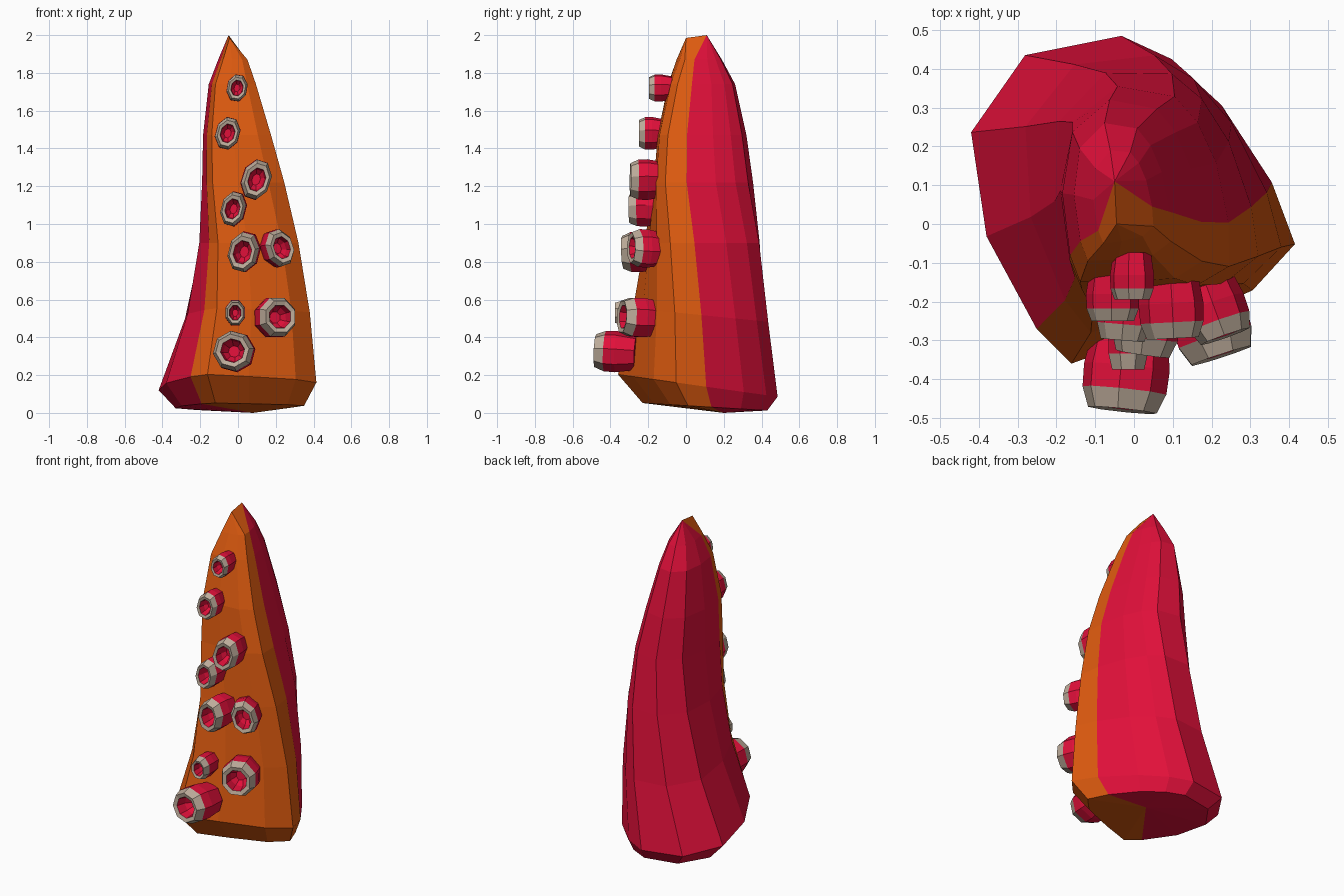
import bpy, bmesh, math
from mathutils import Vector, Matrix

if "Cube" in bpy.data.objects:
    bpy.data.objects.remove(bpy.data.objects["Cube"])


def material(name, rgb):
    m = bpy.data.materials.new(name)
    m.diffuse_color = (*rgb, 1)
    m.use_nodes = True
    m.node_tree.nodes["Principled BSDF"].inputs["Base Color"].default_value = m.diffuse_color
    return m


crimson = material("crimson", (0.75, 0.005, 0.042))
orange = material("orange", (0.74, 0.105, 0.005))
beige = material("beige", (0.52, 0.42, 0.33))


def finish(bm, name, mats):
    bmesh.ops.remove_doubles(bm, verts=bm.verts, dist=0.0005)
    bmesh.ops.recalc_face_normals(bm, faces=bm.faces)
    mesh = bpy.data.meshes.new(name)
    bm.to_mesh(mesh)
    bm.free()
    for m in mats:
        mesh.materials.append(m)
    ob = bpy.data.objects.new(name, mesh)
    bpy.context.collection.objects.link(ob)
    return ob


def loft(bm, rings, rule):
    """Bridge rings of points; rule(ring, column) gives the material."""
    vs = [[bm.verts.new(p) for p in r] for r in rings]
    n = len(vs[0])
    for i in range(len(vs) - 1):
        for j in range(n):
            k = (j + 1) % n
            f = bm.faces.new((vs[i][j], vs[i][k], vs[i + 1][k], vs[i + 1][j]))
            f.material_index = rule(i, j)
    return vs


# Tentacle body: one outline, twisted and fitted to a box at each height
outline = [(.36, .11), (.42, -.05), (.31, -.17), (.06, -.28), (-.16, -.36), (-.25, -.27),
           (-.38, -.03), (-.42, .24), (-.28, .44), (-.03, .49), (.1, .43), (.23, .31)]
# z, x min, x max, y min, y max, twist in degrees, tilt
levels = [(.035, -.33, .35, -.23, .43, 0, -.06),
          (.145, -.42, .415, -.36, .485, 0, -.14),
          (.52, -.28, .38, -.28, .435, -5, -.1),
          (.90, -.205, .32, -.22, .39, -12, 0),
          (1.22, -.19, .245, -.17, .355, -20, 0),
          (1.47, -.185, .175, -.15, .32, -20, 0),
          (1.74, -.155, .095, -.095, .26, -18, 0),
          (1.87, -.105, .05, -.05, .19, -15, 0)]


def section(z, x0, x1, y0, y1, twist, tilt):
    rot = Matrix.Rotation(math.radians(twist), 2)
    pts = [rot @ Vector((x / .42, (y - .065) / .425)) for x, y in outline]
    lo = [min(p[a] for p in pts) for a in (0, 1)]
    hi = [max(p[a] for p in pts) for a in (0, 1)]
    ring = []
    for p in pts:
        x = x0 + (x1 - x0) * (p[0] - lo[0]) / (hi[0] - lo[0])
        y = y0 + (y1 - y0) * (p[1] - lo[1]) / (hi[1] - lo[1])
        ring.append((x, y, z + tilt * (y - .06)))
    return ring


rings = [section(*l) for l in levels]
# the tip closes to a short ridge
rings.append([(-.045, 0, 1.985) if 1 <= j <= 4 else (-.05, .11, 2) for j in range(12)])
bm = bmesh.new()
vs = loft(bm, rings, lambda i, j: 1 if j < 5 else 0)
centre = bm.verts.new((.08, .2, 0))
for j in range(12):
    f = bm.faces.new((vs[0][(j + 1) % 12], vs[0][j], centre))
    f.material_index = 1 if j < 5 else 0
finish(bm, "tentacle_body", [crimson, orange])


# Suckers: eight-sided hollow cups with a pale rim
def sucker(name, x, y, z, rx, rz, length, turn, pitch, roll):
    profile = [(-.35, .85), (.3, 1), (.68, .98), (1, .8), (.96, .58), (.6, .5), (.4, .28)]
    place = (Matrix.Translation((x, y, z)) @ Matrix.Rotation(math.radians(turn), 4, 'Z')
             @ Matrix.Rotation(math.radians(pitch), 4, 'X')
             @ Matrix.Rotation(math.radians(roll), 4, 'Y'))
    rings = []
    for d, s in profile:
        rings.append([place @ Vector((rx * s * math.cos(a), length * (1 - d), rz * s * math.sin(a)))
                      for a in (math.tau * (k + .5) / 8 for k in range(8))])
    bm = bmesh.new()
    vs = loft(bm, rings, lambda i, j: 1 if i in (2, 3) else 0)
    bm.faces.new(vs[-1])
    bm.faces.new(vs[0])
    finish(bm, name, [crimson, beige])


# rim centre x, y, z, half width, half height, length, turn, pitch, roll
suckers = [(-.005, -.195, 1.72, .057, .075, .09, 0, 0, 10),
           (-.055, -.25, 1.48, .067, .09, .10, 0, 0, 15),
           (.10, -.295, 1.235, .08, .112, .13, 3, 0, 18),
           (-.03, -.30, 1.08, .068, .097, .13, -5, 0, 15),
           (.022, -.335, .85, .085, .112, .14, -8, 2, 15),
           (.235, -.29, .875, .08, .105, .13, 20, -3, -18),
           (-.015, -.375, .53, .056, .072, .13, 0, 0, 0),
           (.225, -.34, .51, .108, .112, .16, 18, -3, 0),
           (-.03, -.48, .33, .112, .11, .16, -6, -3, 15)]
for n, s in enumerate(suckers):
    sucker(f"sucker_{n + 1}", *s)
